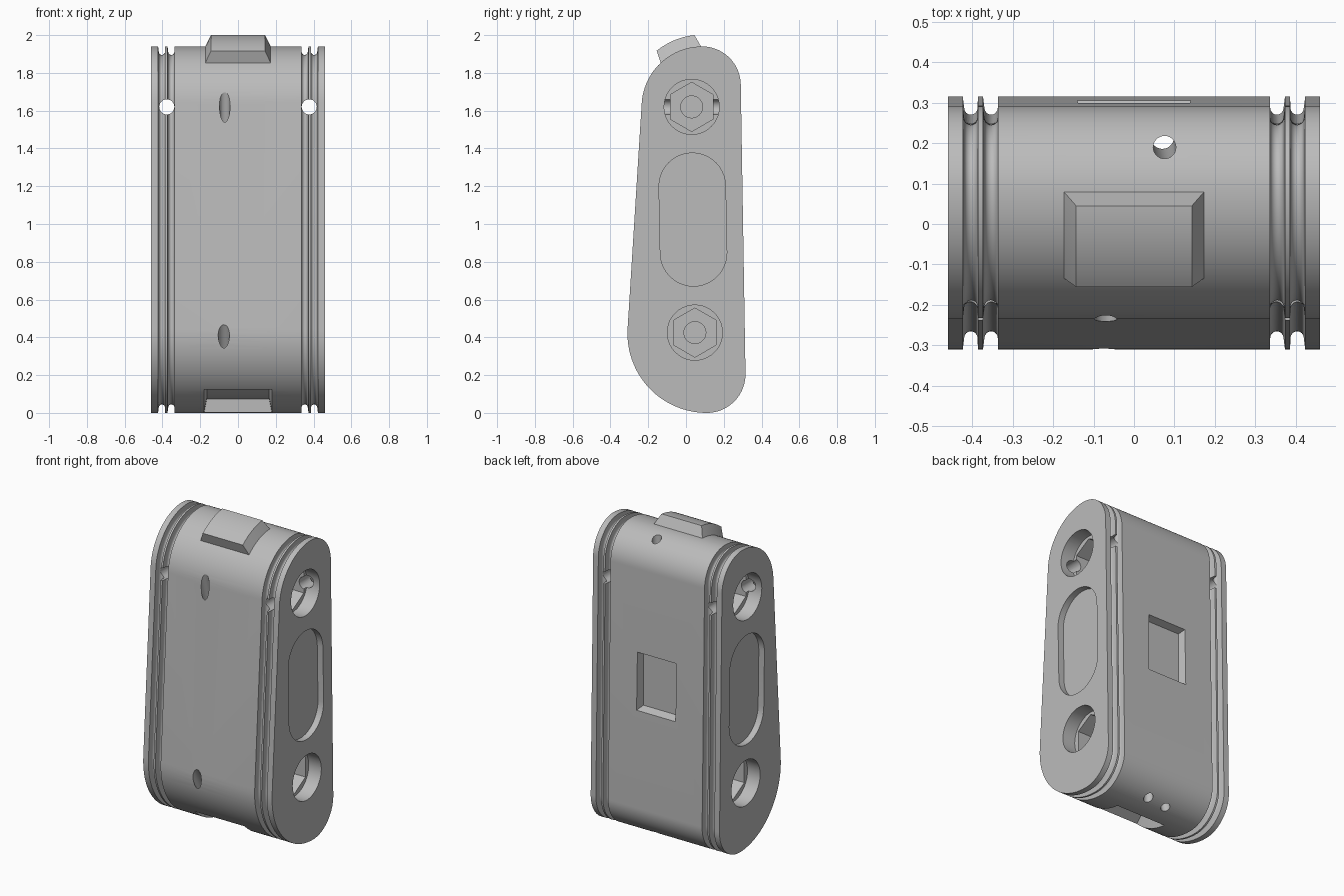
import bpy, bmesh
from math import sin, cos, pi, radians
from mathutils import Vector, Matrix

if "Cube" in bpy.data.objects:
    bpy.data.objects.remove(bpy.data.objects["Cube"])

grey = bpy.data.materials.new("plain_grey")
grey.use_nodes = True
grey.diffuse_color = (0.5, 0.5, 0.5, 1)
grey.node_tree.nodes["Principled BSDF"].inputs["Base Color"].default_value = (0.5, 0.5, 0.5, 1)


def loft(name, rings):
    """Skin a list of equal closed rings and cap both ends."""
    bm = bmesh.new()
    rows = [[bm.verts.new(p) for p in ring] for ring in rings]
    n = len(rows[0])
    for a, b in zip(rows, rows[1:]):
        for i in range(n):
            j = (i + 1) % n
            bm.faces.new((a[i], a[j], b[j], b[i]))
    bm.faces.new(rows[0])
    bm.faces.new(rows[-1])
    bmesh.ops.recalc_face_normals(bm, faces=bm.faces)
    mesh = bpy.data.meshes.new(name)
    bm.to_mesh(mesh)
    bm.free()
    mesh.materials.append(grey)
    obj = bpy.data.objects.new(name, mesh)
    bpy.context.collection.objects.link(obj)
    return obj


def outline(inset):
    """Tapered, rounded side outline in (y, z), moved inward by inset."""
    arcs = [(0.085, 1.735, 0.205, 1, 90), (0.085, 1.62, 0.32, 90, 176),
            (0.11, 0.42, 0.42, 176, 270), (0.11, 0.205, 0.205, 270, 361)]
    pts = []
    for cy, cz, r, a0, a1 in arcs:
        skip = 1 if a0 in (90, 270) else 0
        for i in range(skip, 25):
            a = radians(a0 + (a1 - a0) * i / 24)
            pts.append((cy + (r - inset) * cos(a), cz + (r - inset) * sin(a)))
    return pts


def prism(name, points, x0, x1):
    return loft(name, [[(x, y, z) for y, z in points] for x in (x0, x1)])


def circle(cy, cz, r, n=40):
    """Points of a regular polygon with one corner straight up."""
    return [(cy + r * sin(2 * pi * i / n), cz + r * cos(2 * pi * i / n)) for i in range(n)]


def tube(name, p, q, r, n=28):
    p, q = Vector(p), Vector(q)
    turn = (q - p).to_track_quat('Z', 'Y').to_matrix()
    ring = [turn @ Vector((r * cos(2 * pi * i / n), r * sin(2 * pi * i / n), 0)) for i in range(n)]
    return loft(name, [[c + v for v in ring] for c in (p, q)])


def arc_wedge(name, cy, cz, layers, n=16):
    """Curved frustum around an x axis; each layer is radius, half width, start and end angle."""
    rings = []
    for r, w, a0, a1 in layers:
        angles = [radians(a0 + (a1 - a0) * i / n) for i in range(n + 1)]
        side = [(cy + r * cos(a), cz + r * sin(a)) for a in angles]
        rings.append([(-w, y, z) for y, z in side] + [(w, y, z) for y, z in reversed(side)])
    bm = bmesh.new()
    rows = [[bm.verts.new(p) for p in ring] for ring in rings]
    m = 2 * (n + 1)
    for i in range(m):
        j = (i + 1) % m
        bm.faces.new((rows[0][i], rows[0][j], rows[1][j], rows[1][i]))
    for row in rows:
        for i in range(n):
            bm.faces.new((row[i], row[i + 1], row[m - 2 - i], row[m - 1 - i]))
    bmesh.ops.recalc_face_normals(bm, faces=bm.faces)
    mesh = bpy.data.meshes.new(name)
    bm.to_mesh(mesh)
    bm.free()
    mesh.materials.append(grey)
    obj = bpy.data.objects.new(name, mesh)
    bpy.context.collection.objects.link(obj)
    return obj


# Body with two round-bottomed grooves near each end
half = [(0.46, 0)]
for c in (0.403, 0.353):
    half.append((c + 0.02, 0))
    for i in range(9):
        a = pi * i / 8
        half.append((c + 0.0165 * cos(a), 0.028 + 0.017 * sin(a)))
    half.append((c - 0.0175, 0))
stations = half + [(-x, d) for x, d in reversed(half)]
body = loft("body", [[(x, y, z) for y, z in outline(d)] for x, d in stations])

cutters = []
for s in (1, -1):
    # Bolt pockets: round bore, hexagon, blind pilot hole
    for cy, cz in ((0.03, 1.62), (0.047, 0.425)):
        cutters += [prism("bore_cutter", circle(cy, cz, 0.146), s * 0.5, s * 0.37),
                    prism("hex_cutter", circle(cy, cz, 0.13, 6), s * 0.49, s * 0.27),
                    prism("pilot_cutter", circle(cy, cz, 0.058), s * 0.48, s * 0.16)]
    # Long shallow side recess
    slot = []
    for i in range(21):
        a = pi * i / 20
        slot.append((0.033 + 0.176 * cos(a), 1.2 + 0.176 * sin(a)))
    for i in range(21):
        a = pi + pi * i / 20
        slot.append((0.04 + 0.176 * cos(a), 0.847 + 0.176 * sin(a)))
    cutters.append(prism("slot_cutter", slot, s * 0.5, s * 0.42))
    # Cross hole through the grooves
    cutters.append(tube("cross_hole_cutter", (s * 0.377, -0.5, 1.62), (s * 0.377, 0.5, 1.62), 0.04))

# Drilled channels
cutters += [tube("upright_channel_cutter", (0.076, 0.187, 2.1), (0.07, 0.215, -0.1), 0.028),
            tube("sloping_channel_cutter", (-0.07, -0.31, 1.9), (-0.07, 0.235, -0.1), 0.028),
            tube("low_front_hole_cutter", (-0.075, -0.4, 0.56), (-0.075, -0.18, 0.2), 0.03)]

# Square recess in the back and curved recess underneath
back = [[(sx * w, y, 1.02 + sz * h) for sx, sz in ((-1, -1), (1, -1), (1, 1), (-1, 1))]
        for y, w, h in ((0.255, 0.125, 0.17), (0.34, 0.15, 0.2))]
cutters.append(loft("back_recess_cutter", back))
cutters.append(arc_wedge("under_recess_cutter", 0.11, 0.42,
                         [(0.35, 0.165, 228, 262), (0.45, 0.185, 224, 264)]))

for cutter in cutters:
    mod = body.modifiers.new("cut", 'BOOLEAN')
    mod.operation, mod.solver, mod.object = 'DIFFERENCE', 'EXACT', cutter

bpy.ops.object.select_all(action='DESELECT')
body.select_set(True)
bpy.context.view_layer.objects.active = body
for mod in list(body.modifiers):
    bpy.ops.object.modifier_apply(modifier=mod.name)
for cutter in cutters:
    bpy.data.objects.remove(cutter)

# Raised curved pad on top
pad = arc_wedge("top_pad", 0.085, 1.62,
                [(0.31, 0.178, 90, 134), (0.382, 0.143, 96, 129)])
pad.select_set(True)
bpy.ops.object.shade_smooth_by_angle(angle=radians(25))
